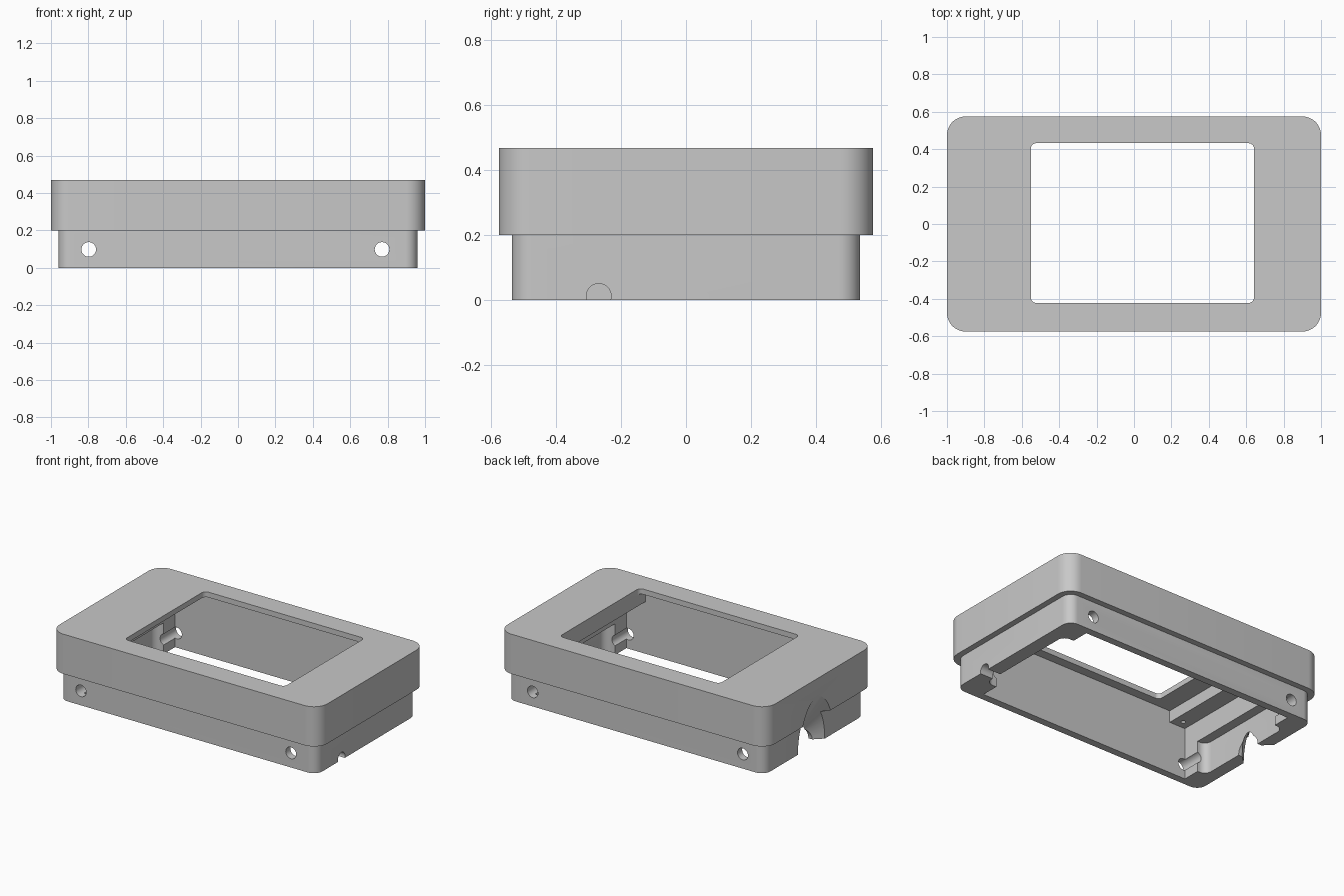
import bpy, bmesh, math
from mathutils import Matrix, Vector

cube = bpy.data.objects.get("Cube")
if cube:
    bpy.data.objects.remove(cube, do_unlink=True)

grey = bpy.data.materials.new("plain grey")
grey.use_nodes = True
GREY = (0.58, 0.58, 0.58, 1)
grey.diffuse_color = GREY
grey.node_tree.nodes["Principled BSDF"].inputs["Base Color"].default_value = GREY


def finish(bm, name):
    bmesh.ops.recalc_face_normals(bm, faces=bm.faces)
    mesh = bpy.data.meshes.new(name)
    bm.to_mesh(mesh)
    bm.free()
    mesh.materials.append(grey)
    obj = bpy.data.objects.new(name, mesh)
    bpy.context.collection.objects.link(obj)
    return obj


def block(name, x0, x1, y0, y1, z0, z1, radius=0.0, steps=10):
    """Upright box with rounded vertical corners."""
    bm = bmesh.new()
    corners = [(x1, y1, 0), (x0, y1, 1), (x0, y0, 2), (x1, y0, 3)]
    ring = []
    for x, y, quarter in corners:
        if radius == 0:
            ring.append(bm.verts.new((x, y, z0)))
            continue
        cx = x - radius if x == x1 else x + radius
        cy = y - radius if y == y1 else y + radius
        for i in range(steps + 1):
            a = (quarter + i / steps) * math.pi / 2
            ring.append(bm.verts.new((cx + radius * math.cos(a), cy + radius * math.sin(a), z0)))
    base = bm.faces.new(ring)
    top = bmesh.ops.extrude_face_region(bm, geom=[base])["geom"]
    verts = [v for v in top if isinstance(v, bmesh.types.BMVert)]
    bmesh.ops.translate(bm, verts=verts, vec=(0, 0, z1 - z0))
    return finish(bm, name)


def rod(name, start, end, r1, r2=None, stretch=1.0):
    """Round bar or cone between two points; stretch scales its height."""
    start, end = Vector(start), Vector(end)
    axis = end - start
    turn = axis.to_track_quat("Z", "Y").to_matrix().to_4x4()
    tall = Matrix.Diagonal((1, 1, stretch, 1))
    bm = bmesh.new()
    bmesh.ops.create_cone(bm, cap_ends=True, segments=40, radius1=r1,
                          radius2=r1 if r2 is None else r2, depth=axis.length,
                          matrix=Matrix.Translation((start + end) / 2) @ tall @ turn)
    return finish(bm, name)


def combine(target, tool, operation="DIFFERENCE"):
    mod = target.modifiers.new(tool.name, "BOOLEAN")
    mod.operation = operation
    mod.solver = "EXACT"
    mod.object = tool
    bpy.context.view_layer.objects.active = target
    bpy.ops.object.modifier_apply(modifier=mod.name)
    bpy.data.objects.remove(tool, do_unlink=True)


# Outer shell: wide bezel over a narrower skirt
case = block("bezel_case", -1, 1, -0.575, 0.575, 0.2, 0.468, 0.1)
combine(case, block("skirt", -0.96, 0.96, -0.535, 0.535, 0, 0.3, 0.065), "UNION")

# Window, screen pocket, main cavity and end recesses between screw posts
combine(case, block("window", -0.552, 0.642, -0.422, 0.432, 0.15, 0.6, 0.03))
combine(case, block("screen_pocket", -0.69, 0.642, -0.485, 0.485, 0.2, 0.432))
combine(case, block("main_cavity", -0.81, 0.785, -0.485, 0.485, -0.1, 0.352))
combine(case, block("end_recess", -0.875, 0.865, -0.365, 0.365, -0.1, 0.21, 0.05))

# Side screw holes through both long walls
for x in (-0.798, 0.77):
    combine(case, rod("screw_hole", (x, -0.7, 0.098), (x, 0.7, 0.098), 0.039))

# Small pilot holes in the ledges
for x in (-0.75, 0.71):
    for y in (-0.43, 0.43):
        combine(case, rod("pilot_hole", (x, y, 0.3), (x, y, 0.42), 0.014))

# Flared cable opening in one end, small cable notch in the other
combine(case, rod("cable_flare", (-1.02, 0.035, 0), (-0.84, 0.035, 0), 0.2, 0.03, 1.9))
combine(case, rod("cable_hole", (-0.98, 0.035, 0), (-0.82, 0.035, 0), 0.09))
combine(case, rod("cable_notch", (0.8, -0.268, 0.013), (1.1, -0.268, 0.013), 0.038))

# Smooth rounded corners, crisp edges
bpy.ops.object.select_all(action="DESELECT")
case.select_set(True)
bpy.context.view_layer.objects.active = case
bpy.ops.object.shade_smooth_by_angle(angle=math.radians(30))
